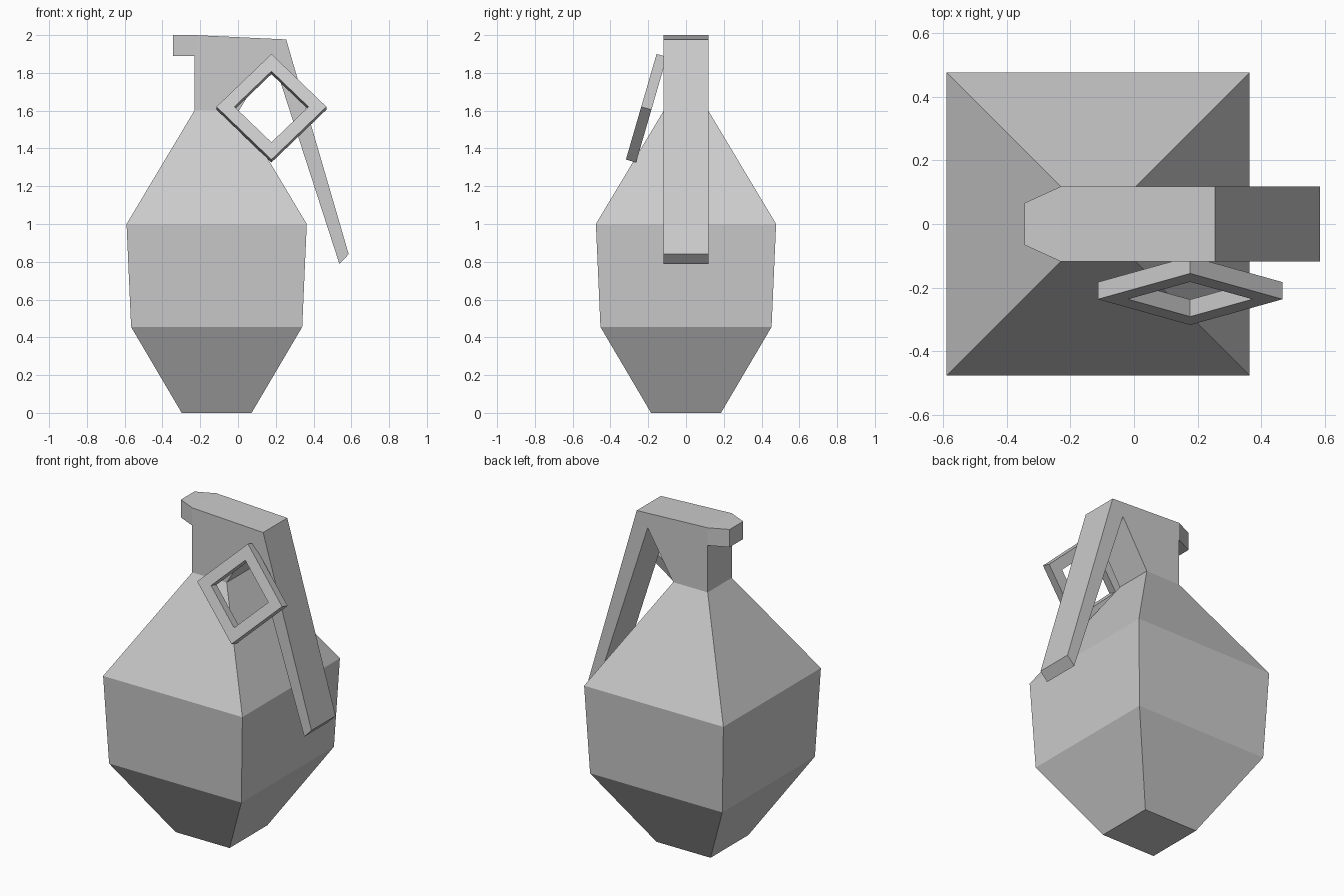
import bpy, bmesh
from math import radians
from mathutils import Matrix

if "Cube" in bpy.data.objects:
    bpy.data.objects.remove(bpy.data.objects["Cube"])


def finish(name, bm):
    bmesh.ops.recalc_face_normals(bm, faces=bm.faces)
    mesh = bpy.data.meshes.new(name)
    bm.to_mesh(mesh)
    bm.free()
    obj = bpy.data.objects.new(name, mesh)
    bpy.context.collection.objects.link(obj)
    return obj


def bridge(bm, a, b):
    n = len(a)
    for i in range(n):
        j = (i + 1) % n
        bm.faces.new((a[i], a[j], b[j], b[i]))


SQUARE = [(-1, -1), (1, -1), (1, 1), (-1, 1)]
DIAMOND = [(-1, 0), (0, -1), (1, 0), (0, 1)]

# Four-sided body, open at the neck where the head continues it
bm = bmesh.new()
rings = [[bm.verts.new((-0.113 + sx * r, sy * r, z)) for sx, sy in SQUARE]
         for r, z in [(0.185, 0), (0.453, 0.455), (0.477, 1.0), (0.118, 1.6)]]
for lower, upper in zip(rings, rings[1:]):
    bridge(bm, lower, upper)
bm.faces.new(rings[0])
finish("body", bm)

# Head with narrowed front lip and long safety lever, from one side outline
outline = [(-0.231, 1.6), (0.005, 1.6), (0.18, 1.89), (0.537, 0.788),
           (0.586, 0.84), (0.255, 1.977), (-0.231, 2.0), (-0.345, 2.0),
           (-0.345, 1.89), (-0.231, 1.89)]
panels = [(0, 1, 2, 5, 6, 9), (2, 3, 4, 5), (6, 7, 8, 9)]
bm = bmesh.new()
sides = [[bm.verts.new((x, s * (0.066 if x < -0.3 else 0.118), z))
          for x, z in outline] for s in (-1, 1)]
bridge(bm, *sides)
for side in sides:
    for panel in panels:
        bm.faces.new([side[i] for i in panel])
# remove the hidden face on the neck joint
joint = [f for f in bm.faces if all(abs(v.co.z - 1.6) < 1e-4 for v in f.verts)]
bmesh.ops.delete(bm, geom=joint, context='FACES_ONLY')
finish("head_and_lever", bm)

# Diamond pull ring leaning against the head
bm = bmesh.new()
loops = [[bm.verts.new((r * x, y, r * z)) for x, z in DIAMOND]
         for r, y in [(0.291, -0.028), (0.291, 0.028), (0.196, 0.028), (0.196, -0.028)]]
for i in range(4):
    bridge(bm, loops[i], loops[(i + 1) % 4])
bm.transform(Matrix.Translation((0.177, -0.21, 1.613)) @ Matrix.Rotation(radians(-16.2), 4, 'X'))
finish("pull_ring", bm)
